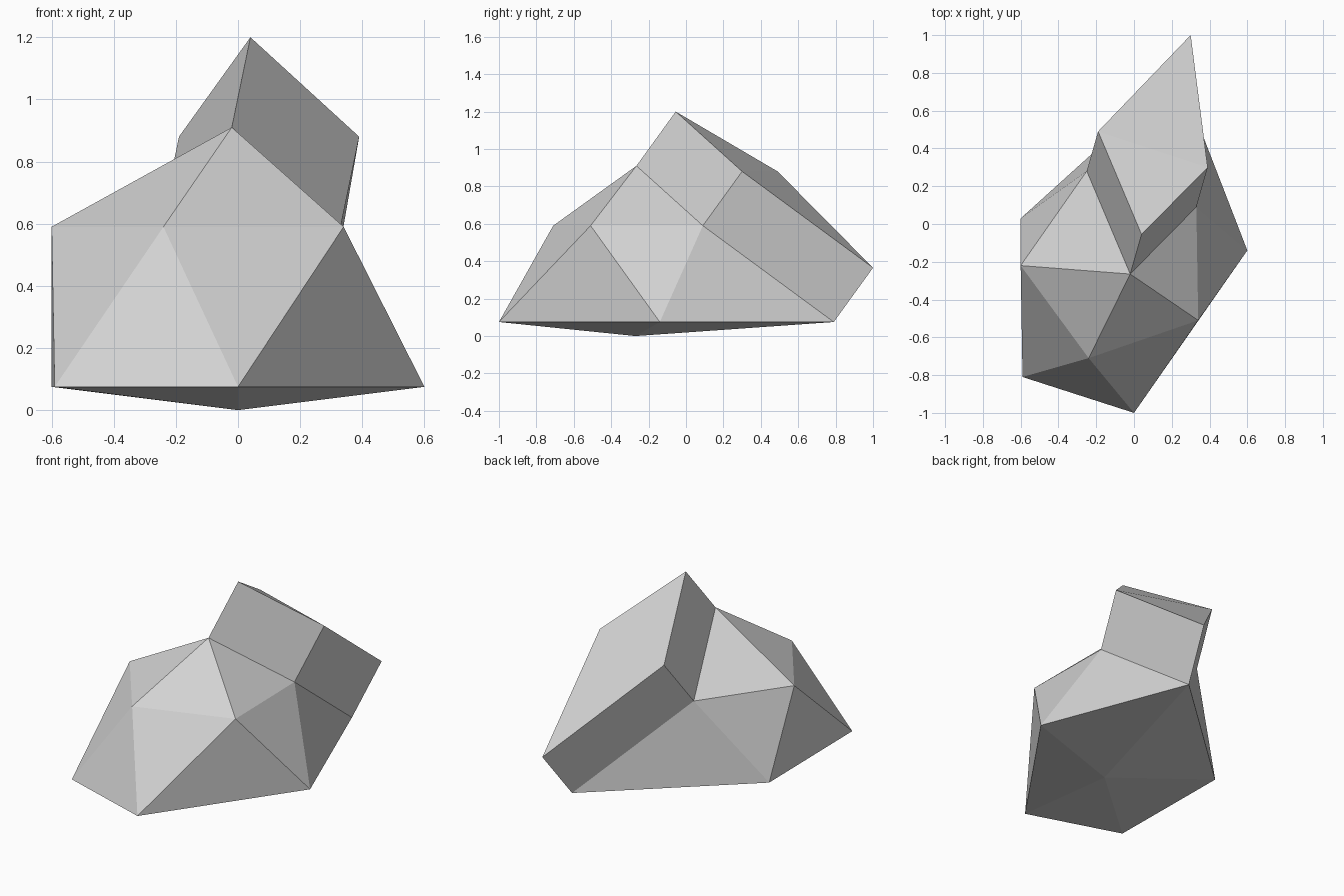
import bpy
import bmesh
from mathutils import Vector

cube = bpy.data.objects.get("Cube")
if cube:
    bpy.data.objects.remove(cube, do_unlink=True)

# Plain grey stone
stone = bpy.data.materials.new("stone_grey")
stone.use_nodes = True
grey = (0.65, 0.65, 0.65, 1)
stone.diffuse_color = grey
stone.node_tree.nodes["Principled BSDF"].inputs["Base Color"].default_value = grey

bm = bmesh.new()


def ring(points, z):
    return [bm.verts.new((x, y, z)) for x, y in points]


# Boulder: two staggered five-point rings between a low and a high tip
low = ring([(-0.59, -0.81), (0, -1), (0.6, -0.14), (0.24, 0.79), (-0.6, 0.03)], 0.075)
high = ring([(-0.24, -0.71), (0.34, -0.51), (0.33, 0.09), (-0.25, 0.28), (-0.6, -0.22)], 0.59)
base = bm.verts.new((0, -0.27, 0))
tip = bm.verts.new((-0.02, -0.265, 0.91))

OUTCROP = 2  # segment whose two upper faces are pushed out
for i in range(5):
    j = (i + 1) % 5
    bm.faces.new((low[j], low[i], base))
    bm.faces.new((low[i], low[j], high[i]))
    if i != OUTCROP:
        bm.faces.new((low[j], high[j], high[i]))
        bm.faces.new((high[i], high[j], tip))

# Outcrop: the open four-sided gap is extruded up and back, then capped
push = Vector((0.06, 0.21, 0.29))
rim = [tip, high[OUTCROP], low[OUTCROP + 1], high[OUTCROP + 1]]
cap = [bm.verts.new(v.co + push) for v in rim]
for i in range(4):
    j = (i + 1) % 4
    bm.faces.new((rim[i], rim[j], cap[j], cap[i]))
bm.faces.new((cap[0], cap[1], cap[3]))
bm.faces.new((cap[1], cap[2], cap[3]))

bmesh.ops.recalc_face_normals(bm, faces=bm.faces)
mesh = bpy.data.meshes.new("boulder")
bm.to_mesh(mesh)
bm.free()
mesh.materials.append(stone)
boulder = bpy.data.objects.new("boulder", mesh)
bpy.context.collection.objects.link(boulder)
